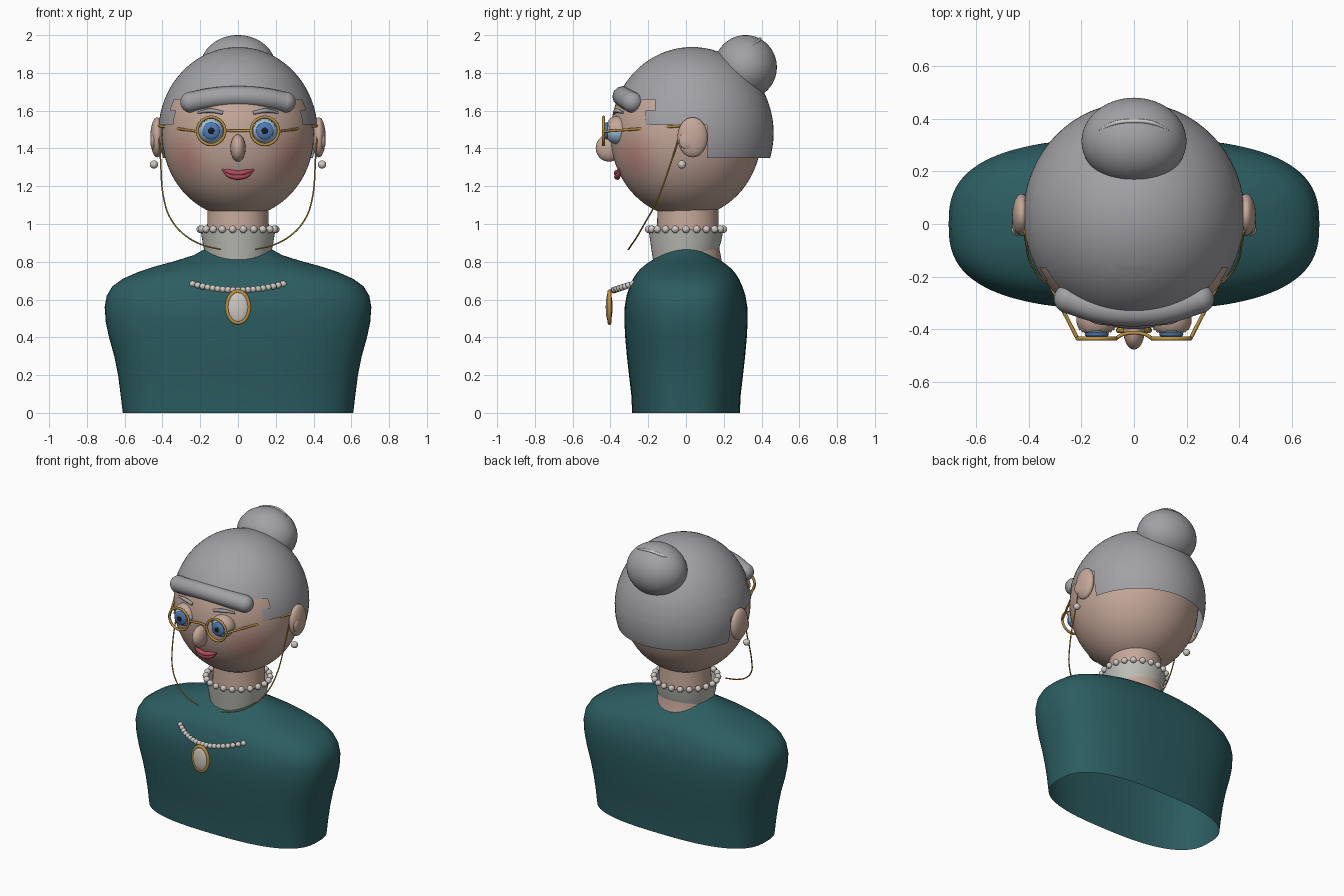
import bpy, bmesh
from math import sin, cos, pi, copysign
from mathutils import Matrix, Vector

if "Cube" in bpy.data.objects:
    bpy.data.objects.remove(bpy.data.objects["Cube"])


def mat(name, r, g, b):
    m = bpy.data.materials.new(name)
    m.diffuse_color = (r, g, b, 1)
    m.use_nodes = True
    m.node_tree.nodes["Principled BSDF"].inputs["Base Color"].default_value = m.diffuse_color
    return m


SKIN_RGB, BLUSH_RGB = Vector((.56, .39, .32)), Vector((.56, .23, .20))
skin = mat("skin", *SKIN_RGB)
hair = mat("hair", .36, .36, .38)
light_hair = mat("light_hair", .55, .55, .57)
teal = mat("teal", .025, .11, .12)
gold = mat("gold", .50, .28, .05)
pearl = mat("pearl", .62, .58, .54)
lace = mat("lace", .52, .52, .48)
blue = mat("lens_blue", .36, .55, .75)
iris_m = mat("iris_blue", .08, .20, .45)
black = mat("black", .01, .01, .015)
red = mat("lip_red", .45, .07, .11)


def finish(name, bm, *mats):
    me = bpy.data.meshes.new(name)
    bmesh.ops.recalc_face_normals(bm, faces=bm.faces)
    for f in bm.faces:
        f.smooth = True
    bm.to_mesh(me)
    bm.free()
    for m in mats:
        me.materials.append(m)
    ob = bpy.data.objects.new(name, me)
    bpy.context.collection.objects.link(ob)
    return ob


def add_ball(bm, loc, rad, u=32, v=20):
    bmesh.ops.create_uvsphere(bm, u_segments=u, v_segments=v, radius=1,
                              matrix=Matrix.Translation(loc) @ Matrix.Diagonal((*rad, 1)))


def ball(name, loc, rad, m, u=32, v=20):
    bm = bmesh.new()
    add_ball(bm, loc, rad, u, v)
    return finish(name, bm, m)


def beads(name, pts, r, m):
    bm = bmesh.new()
    for p in pts:
        add_ball(bm, p, (r, r, r), 16, 10)
    return finish(name, bm, m)


def tube(name, pts, r, m, radii=None):
    cu = bpy.data.curves.new(name, 'CURVE')
    cu.dimensions = '3D'
    cu.bevel_depth, cu.bevel_resolution, cu.use_fill_caps = r, 4, True
    sp = cu.splines.new('BEZIER')
    sp.bezier_points.add(len(pts) - 1)
    for i, (bp, p) in enumerate(zip(sp.bezier_points, pts)):
        bp.co = p
        bp.handle_left_type = bp.handle_right_type = 'AUTO'
        bp.radius = radii[i] if radii else 1
    cu.materials.append(m)
    ob = bpy.data.objects.new(name, cu)
    bpy.context.collection.objects.link(ob)
    return ob


def loft(name, rings, m):
    bm = bmesh.new()
    rows = [[bm.verts.new(p) for p in ring] for ring in rings]
    for a, b in zip(rows, rows[1:]):
        for i in range(len(a)):
            j = (i + 1) % len(a)
            bm.faces.new((a[i], a[j], b[j], b[i]))
    return finish(name, bm, m)


def ring_y(name, loc, rx, rz, r, m):
    # oval hoop facing the front
    n, k = 48, 10
    rings = []
    for j in range(n + 1):
        a = 2 * pi * j / n
        rings.append([(loc[0] + (rx + r * cos(2 * pi * i / k)) * cos(a),
                       loc[1] + r * sin(2 * pi * i / k),
                       loc[2] + (rz + r * cos(2 * pi * i / k)) * sin(a)) for i in range(k)])
    return loft(name, rings, m)


# dress: rounded-oval sections, neckline dipping at front and back
N = 96
profile = [(0, .61, .285), (.1, .622, .29), (.2, .635, .302), (.3, .655, .313), (.4, .683, .322),
           (.48, .70, .326), (.56, .706, .325), (.62, .695, .315), (.67, .665, .298), (.71, .61, .28),
           (.745, .53, .26), (.775, .44, .238), (.805, .33, .212), (.835, .235, .185), (.865, .18, .16)]
rings = []
for z, hx, hy in profile:
    e = 2 / 2.7 if z < .7 else 2 / (2.7 - .7 * (z - .7) / .165)
    dip = .045 * max(0, (z - .7) / .165) ** 2
    rings.append([(hx * copysign(abs(cos(a)) ** e, cos(a)), hy * copysign(abs(sin(a)) ** e, sin(a)),
                   z - dip * sin(a) ** 2) for a in (2 * pi * i / N for i in range(N))])
loft("dress", rings, teal)

# neck and lace collar
loft("neck", [[(r * cos(2 * pi * i / 48), .01 + r * sin(2 * pi * i / 48), z) for i in range(48)]
              for z, r in ((.70, .20), (.80, .18), (.88, .165), (1.15, .16))], skin)
loft("collar", [[(r * cos(a), r * sin(a), z0 + dz * sin(a)) for a in (2 * pi * i / 48 for i in range(48))]
                for z0, dz, r in ((.84, .03, .175), (.90, .01, .187), (.97, 0, .198))], lace)
beads("collar_pearls", [(.2 * sin((i + .5) * 2 * pi / 22), -.2 * cos((i + .5) * 2 * pi / 22), .972)
                        for i in range(22)], .02, pearl)

# head with blush shaded in steps over the cheeks
bm = bmesh.new()
add_ball(bm, (0, 0, 1.475), (.402, .40, .44), 96, 64)
LEVELS = 8
for f in bm.faces:
    c = f.calc_center_median()
    d = (Vector((abs(c.x), c.y, c.z)) - Vector((.27, -.27, 1.36))).length
    f.material_index = round(max(0, 1 - d / .17) * LEVELS * .8)
finish("head", bm, *[mat("blush_%d" % i, *SKIN_RGB.lerp(BLUSH_RGB, i / LEVELS)) for i in range(LEVELS + 1)])

# hair cap: sphere cut along a stepped hairline
bm = bmesh.new()
add_ball(bm, (0, .032, 1.482), (.422, .432, .455), 64, 40)
for axis, values in ((2, (1.66, 1.6, 1.525, 1.35)), (1, (-.165, -.215, .11))):
    for v in values:
        co, no = Vector((0, 0, 0)), Vector((0, 0, 0))
        co[axis], no[axis] = v, 1
        bmesh.ops.bisect_plane(bm, geom=bm.verts[:] + bm.edges[:] + bm.faces[:], plane_co=co, plane_no=no)


def below_hairline(c):
    for z, y in ((1.66, -9), (1.6, -.165), (1.525, -.215), (1.35, .11)):
        if c.z > z:
            return c.y < y
    return True


bmesh.ops.delete(bm, geom=[f for f in bm.faces if below_hairline(f.calc_center_median())], context='FACES')
finish("hair_cap", bm, hair)

# bun with a light strand, and rolled fringe
ball("bun", (0, .315, 1.83), (.2, .166, .17), hair, 48, 32)
tube("bun_strand", [(-.135, .355, 1.947), (-.07, .385, 1.972), (0, .392, 1.98), (.07, .385, 1.972),
                    (.135, .355, 1.947)], .008, light_hair, [.3, 1, 1, 1, .3])
tube("fringe_roll", [(-.25, -.285, 1.645), (-.13, -.322, 1.667), (0, -.335, 1.675),
                     (.13, -.322, 1.667), (.25, -.285, 1.645)], .055, hair)
for s in (-1, 1):
    ball("fringe_end", (s * .25, -.285, 1.645), (.055, .055, .055), hair)

# nose and lips
ball("nose", (0, -.408, 1.402), (.04, .07, .072), skin)
tube("upper_lip", [(-.085, -.35, 1.287), (-.03, -.366, 1.272), (0, -.368, 1.268), (.03, -.366, 1.272),
                   (.085, -.35, 1.287)], .015, red, [.3, 1, .9, 1, .3])
tube("lower_lip", [(-.08, -.35, 1.283), (-.045, -.36, 1.258), (0, -.364, 1.25), (.045, -.36, 1.258),
                   (.08, -.35, 1.283)], .015, red, [.3, .9, 1.1, .9, .3])

# paired features
for s, side in ((-1, "left"), (1, "right")):
    ex, ez = s * .142, 1.493
    ball("eyeball_" + side, (ex, -.362, ez), (.07, .07, .07), blue)
    ball("iris_" + side, (ex, -.420, ez), (.046, .016, .046), iris_m)
    ball("pupil_" + side, (ex, -.432, ez), (.018, .008, .018), black)
    bm = bmesh.new()
    add_ball(bm, (ex, -.362, ez), (.078, .078, .078))
    bmesh.ops.delete(bm, context='FACES', geom=[
        f for f in bm.faces if f.calc_center_median().z < ez or f.calc_center_median().y < -.408])
    finish("eyelid_" + side, bm, skin)
    tube("eyebrow_" + side, [(s * .08, -.378, 1.588), (s * .145, -.368, 1.6), (s * .212, -.335, 1.59)],
         .012, hair, [.8, 1, .5])
    ball("ear_" + side, (s * .428, .035, 1.459), (.036, .08, .106), skin)
    ball("inner_ear_" + side, (s * .45, .005, 1.44), (.014, .042, .045), skin)
    beads("earring_" + side, [(s * .445, -.022, 1.315)], .022, pearl)
    # glasses and their chain
    ring_y("glasses_rim_" + side, (ex, -.437, ez), .073, .073, .008, gold)
    tube("glasses_arm_" + side, [(s * .215, -.437, 1.49), (s * .32, -.23, 1.505), (s * .42, -.02, 1.52)],
         .007, gold)
    tube("glasses_chain_" + side, [(s * .42, -.02, 1.52), (s * .412, -.065, 1.37), (s * .385, -.165, 1.1),
                                   (s * .345, -.215, 1.01), (s * .28, -.255, .94), (s * .19, -.288, .89),
                                   (s * .09, -.305, .865)], .004, gold)
tube("glasses_bridge", [(-.07, -.437, 1.493), (-.04, -.42, 1.493), (.04, -.42, 1.493),
                        (.07, -.437, 1.493)], .007, gold)

# bead necklace and oval brooch
beads("bead_necklace", [(.24 * t, -.382 + .1 * t * t, .65 + .033 * t * t)
                        for t in (i / 9 - 1 for i in range(19))], .017, pearl)
ball("brooch_stone", (0, -.407, .56), (.056, .018, .082), pearl)
ring_y("brooch_frame", (0, -.405, .56), .058, .083, .011, gold)
